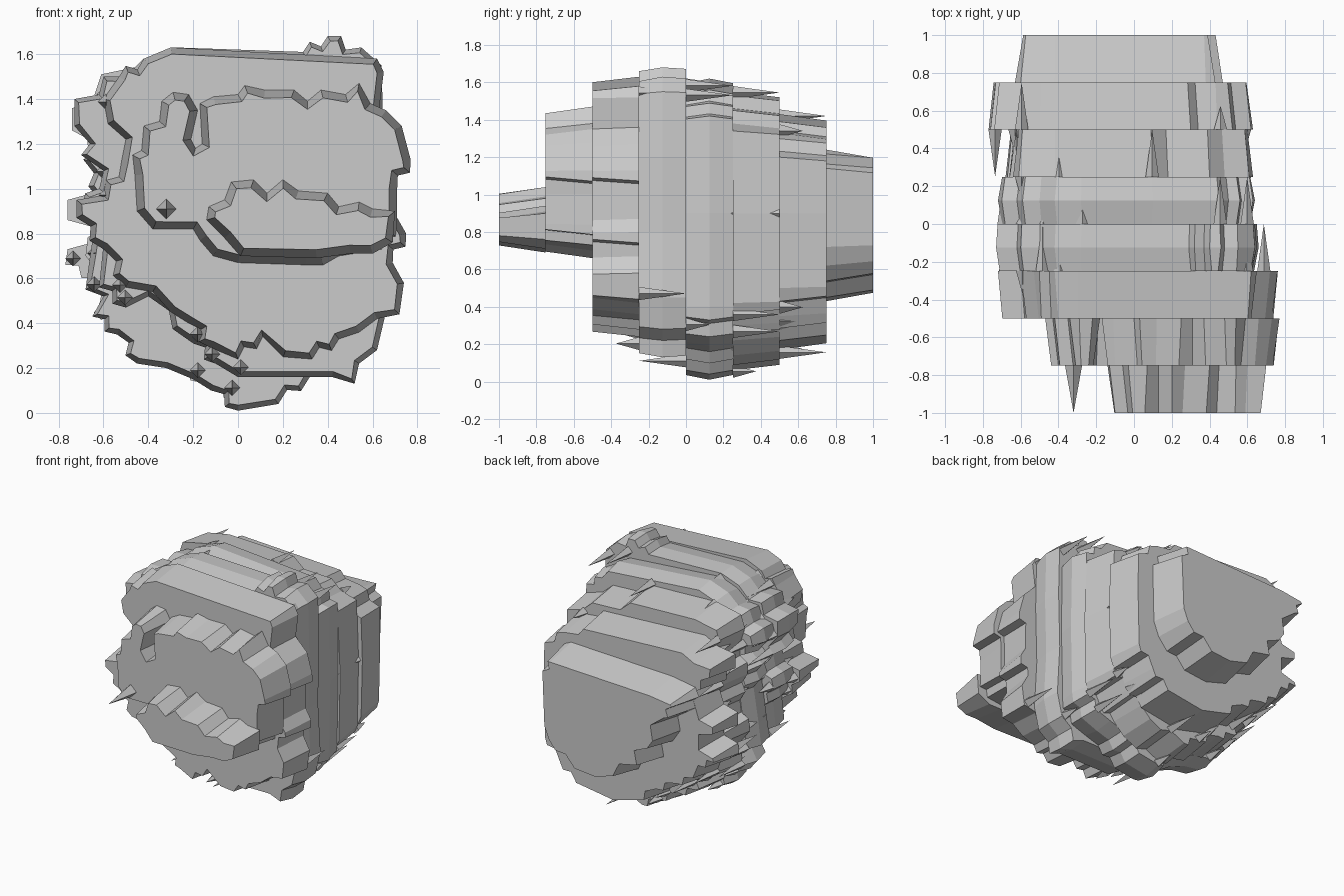
import bpy
import bmesh
import random
from mathutils import Vector

random.seed(4)

default_cube = bpy.data.objects.get("Cube")
if default_cube:
    bpy.data.objects.remove(default_cube, do_unlink=True)

THICKNESS = 0.25


def new_object(name, bm):
    """Turn a bmesh into a flat shaded scene object."""
    bmesh.ops.recalc_face_normals(bm, faces=bm.faces)
    mesh = bpy.data.meshes.new(name)
    bm.to_mesh(mesh)
    bm.free()
    obj = bpy.data.objects.new(name, mesh)
    bpy.context.collection.objects.link(obj)
    return obj


def outward(start, end):
    """Unit vector pointing out of a clockwise outline edge."""
    step = (end - start).normalized()
    return Vector((-step.y, step.x))


def ragged(points):
    """Break long sloping edges of an outline into small steps."""
    points = [Vector(p) for p in points]
    result = []
    for start, end in zip(points, points[1:] + points[:1]):
        result.append(start)
        run = end - start
        if run.length > .13 and min(abs(run.x), abs(run.y)) > .05:
            side = outward(start, end) * .022
            result += [start + run * .38 + side, start + run * .62 - side]
    return result


def inset(points, amount):
    """Move an outline inwards by an even amount."""
    result = []
    for i, point in enumerate(points):
        after = points[(i + 1) % len(points)]
        normal = outward(points[i - 1], point) + outward(point, after)
        result.append(point - normal.normalized() * amount)
    return result


def slab(name, outline, front_y, insets):
    """Rock layer lofted through inset copies of one outline."""
    bm = bmesh.new()
    rings = []
    for i, amount in enumerate(insets):
        y = front_y + THICKNESS * i / (len(insets) - 1)
        rings.append([bm.verts.new((x, y, z)) for x, z in inset(outline, amount)])
    bm.faces.new(rings[0])
    bm.faces.new(list(reversed(rings[-1])))
    for front, back in zip(rings, rings[1:]):
        for i in range(len(front)):
            bm.faces.new((front[i - 1], back[i - 1], back[i], front[i]))
    return new_object(name, bm)


def splinter(bm, x, z, base_y, tip_y, size):
    """Four sided spike lying along the depth axis."""
    corners = ((-size, 0), (0, size), (size, 0), (0, -size))
    base = [bm.verts.new((x + dx, base_y, z + dz)) for dx, dz in corners]
    tip = bm.verts.new((x, tip_y, z))
    bm.faces.new(base)
    for i in range(len(base)):
        bm.faces.new((base[i - 1], base[i], tip))


# Outlines run clockwise, starting at the low x side
snout = [(-.14, .86), (-.13, .92), (-.06, .95), (-.03, 1.03), (.07, 1.04),
         (.13, .98), (.2, 1.04), (.27, .99), (.4, .98), (.45, .92),
         (.54, .94), (.6, .91), (.7, .9), (.69, .76), (.6, .71), (.5, .71),
         (.35, .69), (.01, .7), (-.06, .78)]

brow = [(-.46, 1.06), (-.47, 1.15), (-.43, 1.17), (-.42, 1.28), (-.35, 1.3),
        (-.34, 1.39), (-.29, 1.43), (-.22, 1.42), (-.18, 1.35), (-.21, 1.22),
        (-.19, 1.18), (-.16, 1.2), (-.17, 1.38), (-.11, 1.41), (0, 1.42),
        (.03, 1.46), (.12, 1.44), (.25, 1.44), (.31, 1.39), (.37, 1.44),
        (.48, 1.42), (.54, 1.47), (.59, 1.38), (.66, 1.35), (.73, 1.28),
        (.77, 1.13), (.71, 1), (.71, .84), (.64, .73), (.45, .7), (.38, .66),
        (.3, .66), (0, .67), (-.11, .7), (-.17, .77), (-.2, .82),
        (-.38, .82), (-.45, .9)]

face_layer = [(-.72, .87), (-.72, .95), (-.6, .97), (-.52, 1.12), (-.5, 1.22),
              (-.58, 1.29), (-.6, 1.4), (-.53, 1.5), (-.42, 1.58),
              (-.3, 1.63), (.62, 1.58), (.65, 1.52), (.63, 1.36), (.72, 1.27),
              (.76, 1.13), (.71, 1), (.71, .87), (.75, .8), (.69, .67),
              (.74, .58), (.72, .44), (.62, .42), (.54, .36), (.45, .33),
              (.33, .24), (.2, .25), (.11, .34), (0, .24), (-.12, .29),
              (-.22, .4), (-.3, .45), (-.38, .54), (-.5, .56), (-.6, .73)]

crown_layer = [(-.7, .9), (-.6, 1.08), (-.7, 1.15), (-.66, 1.2), (-.73, 1.28),
               (-.73, 1.4), (-.62, 1.42), (-.6, 1.5), (-.5, 1.5), (-.42, 1.58),
               (-.28, 1.63), (.29, 1.61), (.4, 1.68), (.46, 1.68),
               (.48, 1.62), (.55, 1.63), (.64, 1.55), (.65, 1.2), (.64, .8),
               (.66, .45), (.62, .28), (.54, .22), (.52, .13), (.42, .16),
               (0, .16), (-.1, .22), (-.2, .31), (-.4, .52), (-.5, .47),
               (-.62, .56), (-.6, .75)]

keel_layer = [(-.68, .55), (-.66, .7), (-.62, .95), (-.69, 1.13), (-.6, 1.2),
              (-.72, 1.3), (-.7, 1.39), (-.62, 1.41), (-.59, 1.49),
              (-.5, 1.5), (-.42, 1.57), (-.28, 1.62), (.1, 1.59),
              (.45, 1.56), (.5, 1.5), (.63, 1.42), (.64, .9), (.63, .4),
              (.55, .24), (.42, .19), (.32, .16), (.18, .04), (0, .01),
              (-.12, .1), (-.2, .15), (-.32, .2), (-.45, .22), (-.54, .35),
              (-.65, .43), (-.6, .52)]

rear_layer = [(-.68, .7), (-.6, .9), (-.66, 1.1), (-.6, 1.3), (-.64, 1.42),
              (-.61, 1.51), (-.42, 1.55), (.1, 1.53), (.18, 1.46),
              (.4, 1.45), (.48, 1.38), (.61, 1.34), (.63, .9), (.62, .42),
              (.5, .3), (.38, .22), (.3, .14), (0, .06), (-.14, .13),
              (-.3, .22), (-.44, .28), (-.5, .4), (-.62, .46), (-.6, .6)]

shoulder = [(-.77, .66), (-.76, .73), (-.65, .76), (-.65, .83), (-.76, .86),
            (-.76, .95), (-.65, .98), (-.6, 1.12), (-.74, 1.26), (-.74, 1.36),
            (-.6, 1.38), (-.5, 1.43), (.3, 1.39), (.34, 1.34), (.44, 1.33),
            (.62, 1.2), (.63, .9), (.62, .5), (.5, .35), (.36, .22),
            (.05, .17), (-.15, .22), (-.3, .34), (-.45, .42), (-.6, .5),
            (-.64, .6)]

tail = [(-.48, .84), (-.46, .94), (-.55, 1), (-.63, 1.12), (-.6, 1.18),
        (-.42, 1.21), (.38, 1.24), (.47, 1.14), (.46, .72), (.42, .62),
        (.2, .45), (.02, .43), (-.15, .48), (-.2, .58), (-.35, .62),
        (-.33, .72), (-.42, .75)]

# Name, outline, insets from the front edge to the back edge
layers = [
    ("snout_layer", ragged(snout), (.038, 0)),
    ("brow_layer", ragged(brow), (.036, 0)),
    ("face_layer", ragged(face_layer), (.03, 0)),
    ("crown_layer", ragged(crown_layer), (.025, 0, .01)),
    ("keel_layer", ragged(keel_layer), (.025, 0, .025)),
    ("rear_layer", ragged(rear_layer), (0, .03)),
    ("shoulder_layer", ragged(shoulder), (0, .035)),
    ("tail_layer", ragged(tail), (0, .045)),
]

# Stack the rock layers from front to back
for index, (name, outline, insets) in enumerate(layers):
    slab(name, outline, index * THICKNESS - 1, insets)

# Splinters bridge the seams where neighbouring outlines nearly meet
splinters = bmesh.new()
for index in range(2, len(layers) - 2):
    seam_y = index * THICKNESS - THICKNESS * 3
    ahead, behind = layers[index][1], layers[index + 1][1]
    for source, other, direction in ((ahead, behind, 1), (behind, ahead, -1)):
        for x, z in inset(source, .045)[::2]:
            gap = min((Vector((x, z)) - point).length for point in other)
            if gap < .06:
                reach = THICKNESS * random.choice((.5, 1))
                splinter(splinters, x, z, seam_y, seam_y + reach * direction, .035)

# Single long spike beside the snout
splinter(splinters, -.32, .91, -.75, -1, .045)
new_object("splinters", splinters)
